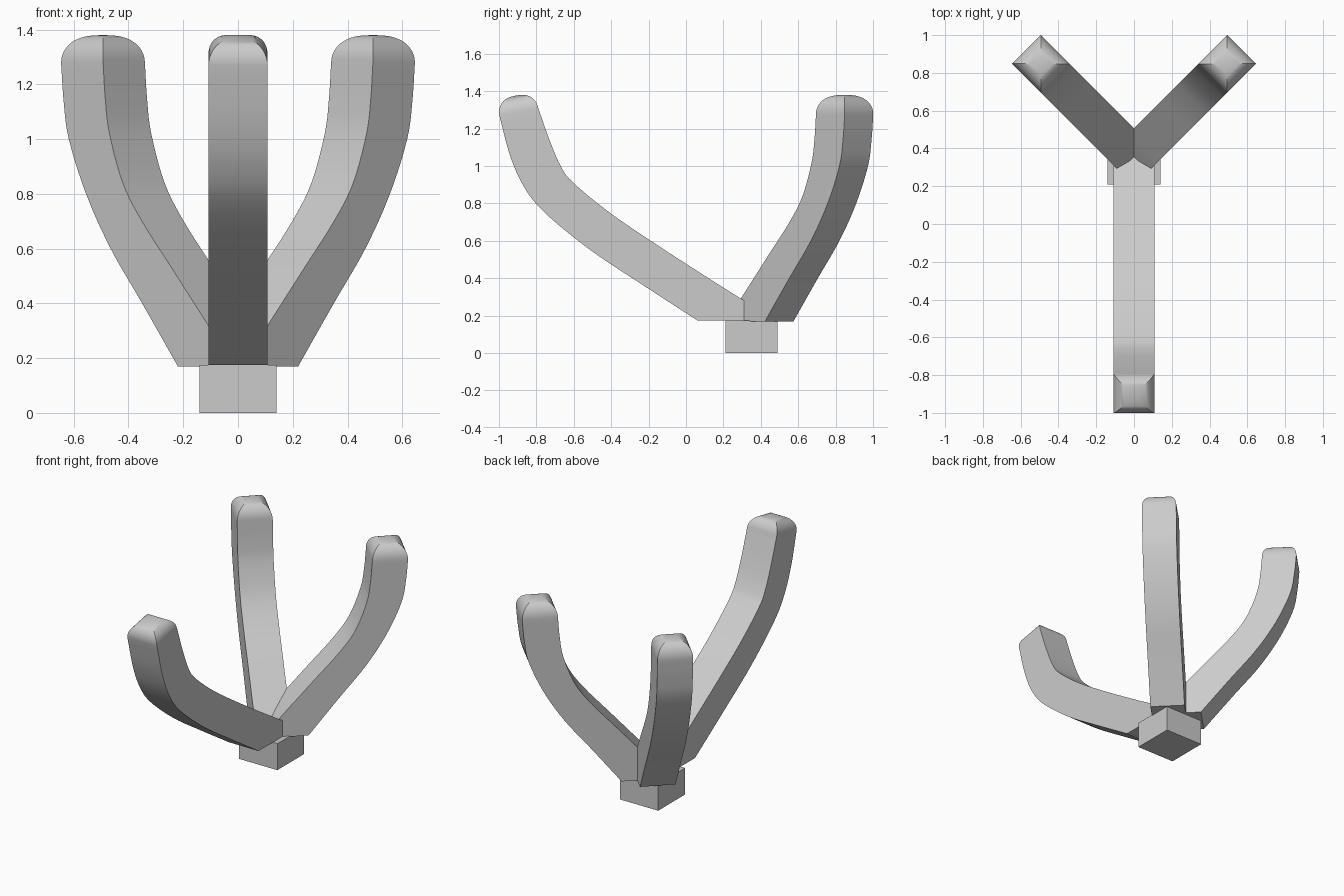
import bpy, bmesh, math
from mathutils import Vector

if "Cube" in bpy.data.objects:
    bpy.data.objects.remove(bpy.data.objects["Cube"])

HALF = 0.108            # half width of every arm
HUB_Y = 0.355           # where the three arms meet


def spline(pts, steps=5):
    """Catmull-Rom through 2D points."""
    p = [Vector(q) for q in pts]
    p = [2 * p[0] - p[1]] + p + [2 * p[-1] - p[-2]]
    out = []
    for i in range(1, len(p) - 2):
        a, b, c, d = p[i - 1:i + 3]
        for k in range(steps):
            t = k / steps
            out.append(0.5 * (2 * b + (c - a) * t + (2 * a - 5 * b + 4 * c - d) * t * t
                              + (3 * b - a - 3 * c + d) * t ** 3))
    out.append(p[-2])
    return out


def arm(name, angle, root, outer, inner, tip_height):
    """Square-section arm lofted between an outer and an inner profile (reach, z)."""
    direction = Vector((math.cos(angle), math.sin(angle), 0))
    side = Vector((-direction.y, direction.x, 0))
    pairs = [(Vector(root[0]), Vector(root[1]))] + list(zip(spline(outer), spline(inner)))
    rings = [(o, i, HALF) for o, i in pairs]
    # rounded tip
    o, i = pairs[-1]
    mid, half = (o + i) / 2, (o - i) / 2
    up = Vector((-half.y, half.x)).normalized()
    for k in range(1, 10):
        a = math.pi / 2 * k / 10
        r = math.cos(a) ** 0.75
        c = mid + up * tip_height * math.sin(a)
        rings.append((c + half * r, c - half * r, HALF * r))
    bm = bmesh.new()

    def vert(p, t):
        return bm.verts.new(Vector((0, HUB_Y, 0)) + direction * p.x + side * t + Vector((0, 0, p.y)))

    loops = [[vert(o, -w), vert(o, w), vert(i, w), vert(i, -w)] for o, i, w in rings]
    for a, b in zip(loops, loops[1:]):
        for k in range(4):
            n = (k + 1) % 4
            bm.faces.new((a[k], a[n], b[n], b[k]))
    bm.faces.new(loops[0][::-1])
    top = vert(mid + up * tip_height, 0)
    for k in range(4):
        bm.faces.new((loops[-1][k], loops[-1][(k + 1) % 4], top))
    bmesh.ops.recalc_face_normals(bm, faces=bm.faces)
    mesh = bpy.data.meshes.new(name)
    bm.to_mesh(mesh)
    bm.free()
    ob = bpy.data.objects.new(name, mesh)
    bpy.context.collection.objects.link(ob)
    bpy.ops.object.select_all(action='DESELECT')
    ob.select_set(True)
    bpy.context.view_layer.objects.active = ob
    bpy.ops.object.shade_smooth_by_angle(angle=math.radians(30))


# base block
bpy.ops.mesh.primitive_cube_add(size=1, location=(0, 0.35, 0.0875))
base = bpy.context.object
base.name = "base_block"
base.scale = (0.28, 0.28, 0.175)

# long front arm
arm("front_arm", -math.pi / 2,
    ((0.0, 0.175), (0.0, 0.253)),
    [(0.295, 0.175), (0.58, 0.36), (0.872, 0.555), (1.115, 0.755),
     (1.225, 0.895), (1.297, 1.06), (1.353, 1.27)],
    [(0.178, 0.364), (0.47, 0.552), (0.755, 0.745), (0.957, 0.91),
     (1.025, 1.00), (1.085, 1.14), (1.145, 1.31)], 0.088)

# two shorter back arms
for name, deg in (("back_right_arm", 45), ("back_left_arm", 135)):
    arm(name, math.radians(deg),
        ((0.0, 0.17), (0.0, 0.265)),
        [(0.203, 0.17), (0.387, 0.40), (0.55, 0.60), (0.677, 0.80),
         (0.766, 1.0), (0.793, 1.14), (0.806, 1.28)],
        [(0.037, 0.31), (0.235, 0.53), (0.388, 0.70), (0.487, 0.84),
         (0.556, 1.02), (0.578, 1.15), (0.589, 1.28)], 0.1)
